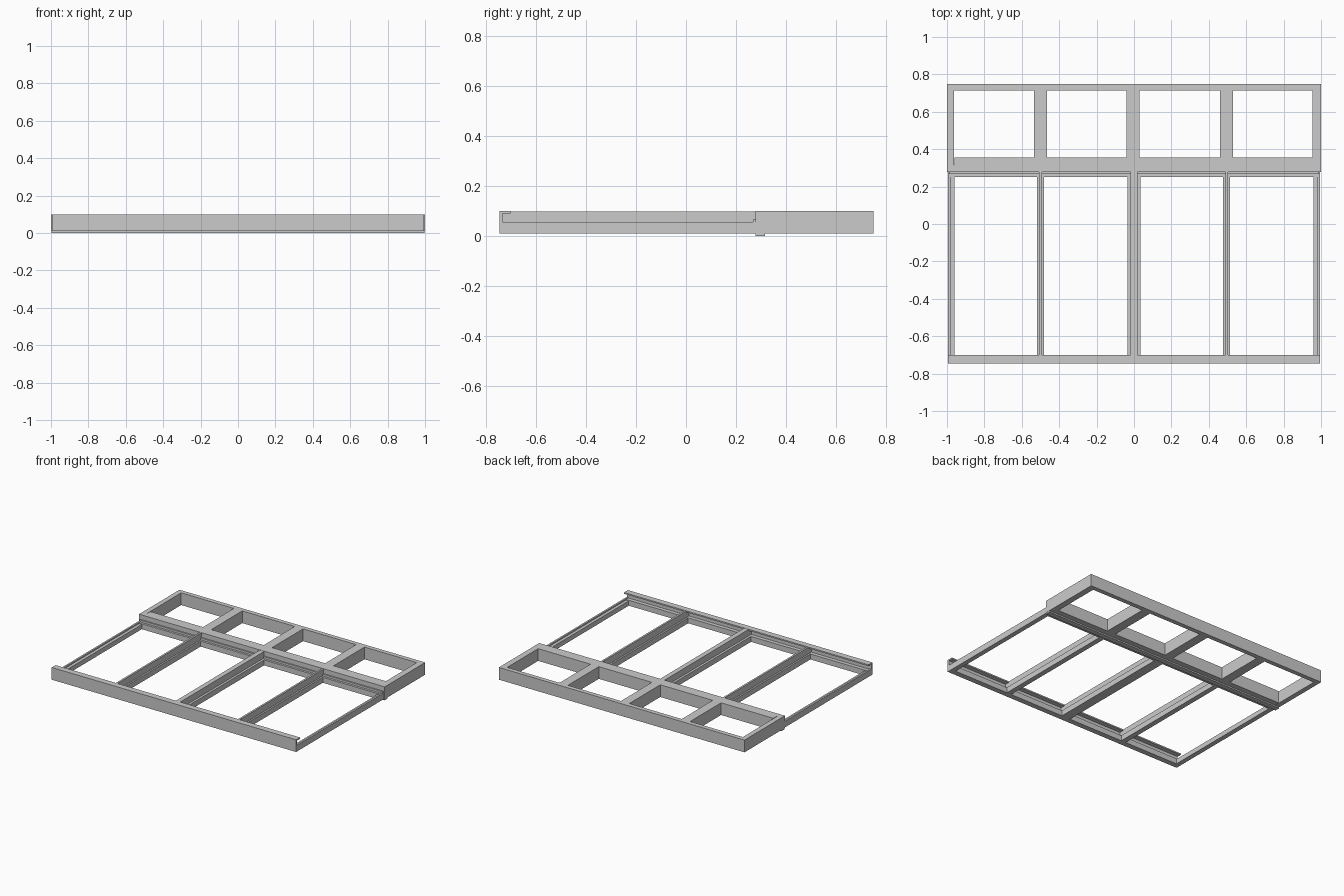
import bpy, bmesh

if "Cube" in bpy.data.objects:
    bpy.data.objects.remove(bpy.data.objects["Cube"])


def box(name, x0, x1, y0, y1, z0, z1):
    """Plain rectangular timber given by its limits."""
    bm = bmesh.new()
    bmesh.ops.create_cube(bm, size=1)
    for v in bm.verts:
        v.co.x = x0 if v.co.x < 0 else x1
        v.co.y = y0 if v.co.y < 0 else y1
        v.co.z = z0 if v.co.z < 0 else z1
    return finish(name, bm)


def extrude(name, pts, axis, a, b):
    """Closed profile (horizontal, z) swept along the x or y axis."""
    bm = bmesh.new()
    place = (lambda h, z, t: (t, h, z)) if axis == 'x' else (lambda h, z, t: (h, t, z))
    lo = [bm.verts.new(place(h, z, a)) for h, z in pts]
    hi = [bm.verts.new(place(h, z, b)) for h, z in pts]
    bm.faces.new(lo)
    bm.faces.new(hi)
    n = len(pts)
    for i in range(n):
        j = (i + 1) % n
        bm.faces.new((lo[i], lo[j], hi[j], hi[i]))
    return finish(name, bm)


def finish(name, bm):
    bmesh.ops.recalc_face_normals(bm, faces=bm.faces)
    mesh = bpy.data.meshes.new(name)
    bm.to_mesh(mesh)
    bm.free()
    ob = bpy.data.objects.new(name, mesh)
    bpy.context.collection.objects.link(ob)
    return ob


BOT, TOP, LEDGE = 0.01, 0.1, 0.055

# Rear frame: back board, end boards, dividers and doubled cross beam
box("back_board", -1, 1, 0.715, 0.748, BOT, TOP)
box("cross_beam_rear", -0.96, 0.955, 0.315, 0.355, BOT, TOP)
box("cross_beam_front", -0.998, 0.998, 0.278, 0.315, 0, TOP)
box("end_board_left", -1, -0.963, 0.278, 0.715, BOT, TOP)
box("end_board_right", 0.955, 1, 0.278, 0.715, BOT, TOP)
for i, x in enumerate((-0.5, -0.005, 0.495)):
    box(f"rear_divider_{i + 1}", x - 0.034, x + 0.034, 0.355, 0.715, BOT, TOP)

# Stepped ledge along the cross beam
extrude("rear_ledge", [(0.252, BOT), (0.278, BOT), (0.278, 0.065),
                       (0.268, 0.065), (0.268, 0.05), (0.252, 0.05)], 'x', -0.99, 0.99)

# Front rail: outer wall with overhanging top flange and lower ledge
extrude("front_rail", [(-0.745, BOT), (-0.705, BOT), (-0.705, 0.05), (-0.733, 0.05),
                       (-0.733, 0.09), (-0.7, 0.09), (-0.7, TOP), (-0.745, TOP)],
        'x', -0.995, 0.995)

# Low outer side rails with a raised outside lip
for name, s in (("side_rail_left", -1), ("side_rail_right", 1)):
    extrude(name, [(s * x, z) for x, z in
                   ((0.995, BOT), (0.96, BOT), (0.96, 0.045), (0.982, 0.045),
                    (0.982, LEDGE), (0.995, LEDGE))], 'y', -0.735, 0.278)

# Middle rails: wide ledge with an upright web
for name, x, half, web in (("middle_rail_left", -0.5, 0.019, 0.007),
                           ("middle_rail_centre", 0, 0.035, 0.018),
                           ("middle_rail_right", 0.495, 0.019, 0.007)):
    extrude(name, [(x - half, BOT), (x + half, BOT), (x + half, 0.05), (x + web, 0.05),
                   (x + web, 0.098), (x - web, 0.098), (x - web, 0.05), (x - half, 0.05)],
            'y', -0.735, 0.278)
